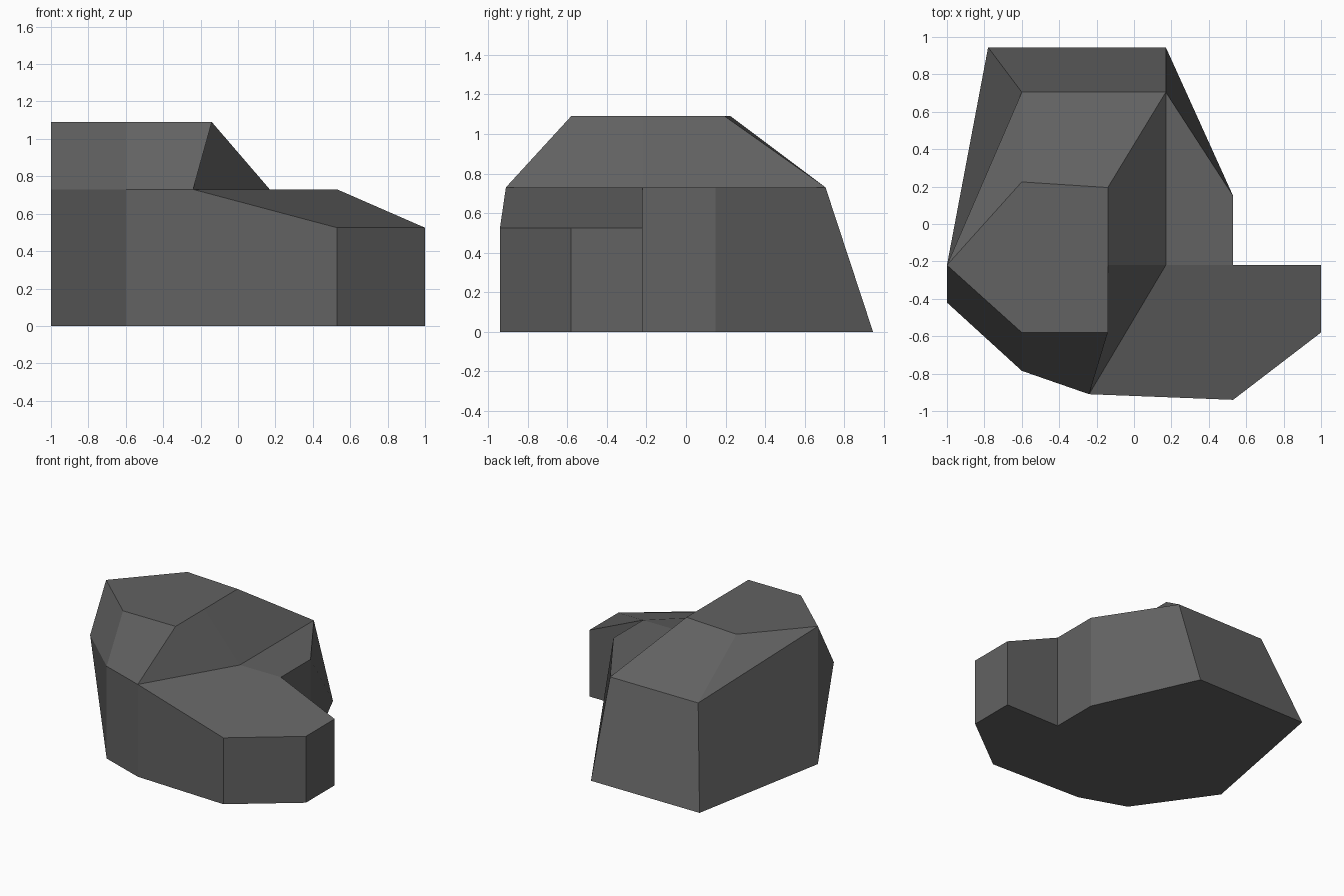
import bpy
import bmesh

cube = bpy.data.objects.get("Cube")
if cube:
    bpy.data.objects.remove(cube, do_unlink=True)

# Height levels of the faceted body
LOW, SHOULDER, ROOF = 0.525, 0.73, 1.09

stone = bpy.data.materials.new("dark_grey")
stone.use_nodes = True
grey = (0.122, 0.122, 0.122, 1.0)
stone.diffuse_color = grey
stone.node_tree.nodes["Principled BSDF"].inputs["Base Color"].default_value = grey

# Footprint corners, in order around the base
base = {
    "back_right": (-0.78, 0.945), "back_left": (0.17, 0.945),
    "flank_back": (0.53, 0.15), "flank_front": (0.53, -0.22),
    "wing_back": (1.0, -0.22), "wing_side": (1.0, -0.58),
    "wing_front": (0.53, -0.94), "nose": (-0.24, -0.91),
    "cheek": (-0.6, -0.785), "side": (-1.0, -0.22),
}

# Corners of the low wing, the shoulder ring and the roof
wing = {n: base[n] for n in ("wing_back", "wing_side", "wing_front")}
shoulder = {n: base[n] for n in ("flank_back", "flank_front", "nose", "cheek")}
shoulder.update({
    "back_right": (-0.6, 0.705), "back_left": (0.17, 0.705),
    "inner": (0.17, -0.22), "side": (-1.0, -0.42),
})
roof = {
    "side": (-1.0, -0.22), "cheek": (-0.6, -0.58), "nose": (-0.14, -0.58),
    "inner": (-0.14, -0.22), "back_left": (-0.14, 0.195),
    "back_right": (-0.6, 0.225),
}

bm = bmesh.new()


def level(points, z):
    return {n: bm.verts.new((x, y, z)) for n, (x, y) in points.items()}


b = level(base, 0)
m = level(shoulder, SHOULDER)
m.update(level(wing, LOW))
r = level(roof, ROOF)


def face(*verts):
    bm.faces.new(verts)


def band(lower, upper, names):
    """Quads between two levels along a chain of corners."""
    for p, q in zip(names, names[1:]):
        face(lower[p], lower[q], upper[q], upper[p])


# Underside and roof plate
face(*reversed(list(b.values())))
face(*r.values())

# Lower walls, running from the back round the wing to the right side
band(b, m, ["back_right", "back_left", "flank_back", "flank_front",
            "wing_back", "wing_side", "wing_front", "nose", "cheek", "side"])

# Sloping upper walls
band(m, r, ["side", "cheek", "nose", "inner", "back_left", "back_right"])

# Right side facets
face(b["side"], m["side"], r["side"])
face(b["side"], r["side"], m["back_right"], b["back_right"])
face(r["side"], r["back_right"], m["back_right"])

# Level ledge and sloping wing top
face(*[m[n] for n in ("inner", "flank_front", "flank_back", "back_left")])
face(*[m[n] for n in ("inner", "nose", "wing_front", "wing_side",
                      "wing_back", "flank_front")])

bmesh.ops.recalc_face_normals(bm, faces=bm.faces)
mesh = bpy.data.meshes.new("faceted_body")
bm.to_mesh(mesh)
bm.free()
mesh.materials.append(stone)
body = bpy.data.objects.new("faceted_body", mesh)
bpy.context.collection.objects.link(body)
